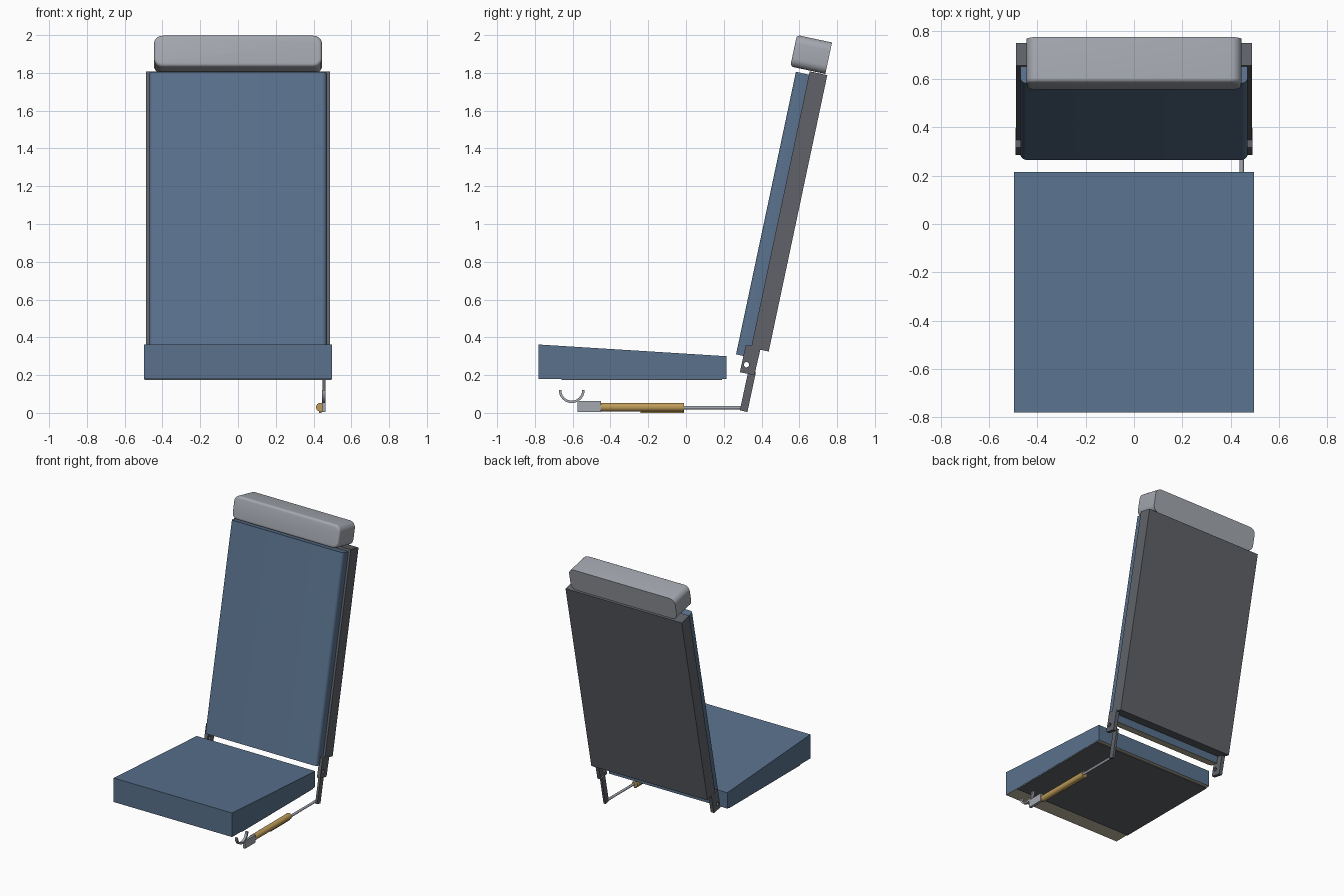
import bpy, bmesh, math
from mathutils import Matrix

if "Cube" in bpy.data.objects:
    bpy.data.objects.remove(bpy.data.objects["Cube"])

TILT = math.radians(12)

def material(name, rgb):
    m = bpy.data.materials.new(name)
    m.diffuse_color = (*rgb, 1)
    m.use_nodes = True
    m.node_tree.nodes["Principled BSDF"].inputs["Base Color"].default_value = m.diffuse_color
    return m

BLUE = material("blue_fabric", (0.10, 0.165, 0.265))
DARK = material("dark_grey_metal", (0.115, 0.124, 0.14))
TAN = material("tan_backing", (0.53, 0.48, 0.35))
GREY = material("light_grey", (0.37, 0.39, 0.43))
GOLD = material("gold_metal", (0.51, 0.33, 0.10))

def add(name, bm, *mats):
    bmesh.ops.recalc_face_normals(bm, faces=bm.faces)
    me = bpy.data.meshes.new(name)
    bm.to_mesh(me)
    bm.free()
    ob = bpy.data.objects.new(name, me)
    bpy.context.collection.objects.link(ob)
    for m in mats:
        me.materials.append(m)
    return ob

def prism_bm(yz, x0, x1):
    """Extrude a side profile (y, z) from x0 to x1."""
    bm = bmesh.new()
    f = bm.faces.new([bm.verts.new((x0, y, z)) for y, z in yz])
    r = bmesh.ops.extrude_face_region(bm, geom=[f])
    bmesh.ops.translate(bm, vec=(x1 - x0, 0, 0),
                        verts=[v for v in r["geom"] if isinstance(v, bmesh.types.BMVert)])
    bmesh.ops.recalc_face_normals(bm, faces=bm.faces)
    return bm

def prism(name, yz, x0, x1, *mats):
    return add(name, prism_bm(yz, x0, x1), *mats)

def rect(y0, y1, z0, z1):
    return [(y0, z0), (y1, z0), (y1, z1), (y0, z1)]

def rod(name, r, y0, y1, x, z, mat):
    bm = bmesh.new()
    bmesh.ops.create_cone(bm, cap_ends=True, segments=24, radius1=r, radius2=r, depth=y1 - y0,
                          matrix=Matrix.Translation((x, (y0 + y1) / 2, z)) @ Matrix.Rotation(math.pi / 2, 4, 'X'))
    return smooth(add(name, bm, mat))

def smooth(ob):
    bpy.ops.object.select_all(action='DESELECT')
    ob.select_set(True)
    bpy.context.view_layer.objects.active = ob
    bpy.ops.object.shade_smooth_by_angle(angle=math.radians(35))
    return ob

def tan_underside(ob):
    for p in ob.data.polygons:
        if p.normal.z < -0.9:
            p.material_index = 1

# Seat cushion and its base panel
seat = prism("seat_cushion", [(-0.78, 0.18), (0.215, 0.18), (0.215, 0.30), (-0.78, 0.362)],
             -0.497, 0.497, BLUE, TAN)
tan_underside(seat)
prism("seat_base_panel", rect(-0.66, 0.19, 0.173, 0.181), -0.495, 0.495, DARK)

# Backrest cushion, rounded along the front side edges
bm = prism_bm([(0.265, 0.31), (0.338, 0.294), (0.653, 1.79), (0.582, 1.806)], -0.47, 0.47)
edges = [e for e in bm.edges
         if abs(e.verts[0].co.z - e.verts[1].co.z) > 1
         and min(v.co.y for v in e.verts) < 0.3]
bmesh.ops.bevel(bm, geom=edges, offset=0.025, segments=5, profile=0.5, affect='EDGES')
back = add("backrest_cushion", bm, BLUE, TAN)
tan_underside(back)
smooth(back)

# Backrest shell
prism("backrest_shell", [(0.345, 0.345), (0.438, 0.325), (0.748, 1.788), (0.655, 1.808)],
      -0.487, 0.487, DARK)

# Headrest: rounded in front outline, softened front rim
bm = bmesh.new()
bmesh.ops.create_cube(bm, size=1, matrix=Matrix.Diagonal((0.89, 0.19, 0.17, 1)))
edges = [e for e in bm.edges if abs(e.verts[0].co.y - e.verts[1].co.y) > 0.1]
bmesh.ops.bevel(bm, geom=edges, offset=0.045, segments=6, profile=0.5, affect='EDGES')
edges = [e for e in bm.edges if all(v.co.y < -0.09 for v in e.verts)]
bmesh.ops.bevel(bm, geom=edges, offset=0.018, segments=4, profile=0.5, affect='EDGES')
bm.transform(Matrix.Translation((0, 0.6625, 1.8975)) @ Matrix.Rotation(-TILT, 4, 'X'))
smooth(add("headrest", bm, GREY))

# Hinge brackets with pivot holes
bm = bmesh.new()
bmesh.ops.create_cone(bm, cap_ends=True, segments=20, radius1=0.014, radius2=0.014, depth=1.4,
                      matrix=Matrix.Translation((0, 0.32, 0.255)) @ Matrix.Rotation(math.pi / 2, 4, 'Y'))
cutter = add("hole_cutter", bm, DARK)
cutter.hide_render = True
for side, label in ((-1, "left"), (1, "right")):
    ob = prism(label + "_hinge_bracket",
               [(0.285, 0.215), (0.362, 0.20), (0.396, 0.345), (0.346, 0.356), (0.316, 0.358)],
               side * 0.462, side * 0.489, DARK)
    mod = ob.modifiers.new("hole", 'BOOLEAN')
    mod.object = cutter
    mod.operation = 'DIFFERENCE'
    mod.solver = 'EXACT'
    bpy.context.view_layer.objects.active = ob
    bpy.ops.object.modifier_apply(modifier="hole")
bpy.data.objects.remove(cutter)

# Recline lever below the right bracket
prism("recline_lever", [(0.285, 0.014), (0.325, 0.004), (0.37, 0.215), (0.33, 0.222)],
      0.447, 0.464, DARK)

# Recline strut: piston rod, cylinder, lower strip and end block
rod("piston_rod", 0.009, -0.02, 0.30, 0.445, 0.028, GREY)
rod("strut_cylinder", 0.023, -0.46, -0.01, 0.436, 0.03, GOLD)
prism("strut_strip", rect(-0.24, -0.01, 0.0, 0.009), 0.43, 0.442, GOLD)
prism("end_block", rect(-0.575, -0.45, 0.004, 0.062), 0.444, 0.463, GREY)

# Half-round hook at the front of the strut
arc = [math.pi * (1 + i / 16) for i in range(17)]
hook = [(-0.605 + r * math.cos(a), 0.12 + r * math.sin(a))
        for r, angles in ((0.068, arc), (0.055, arc[::-1])) for a in angles]
smooth(prism("hook", hook, 0.444, 0.463, GREY))
